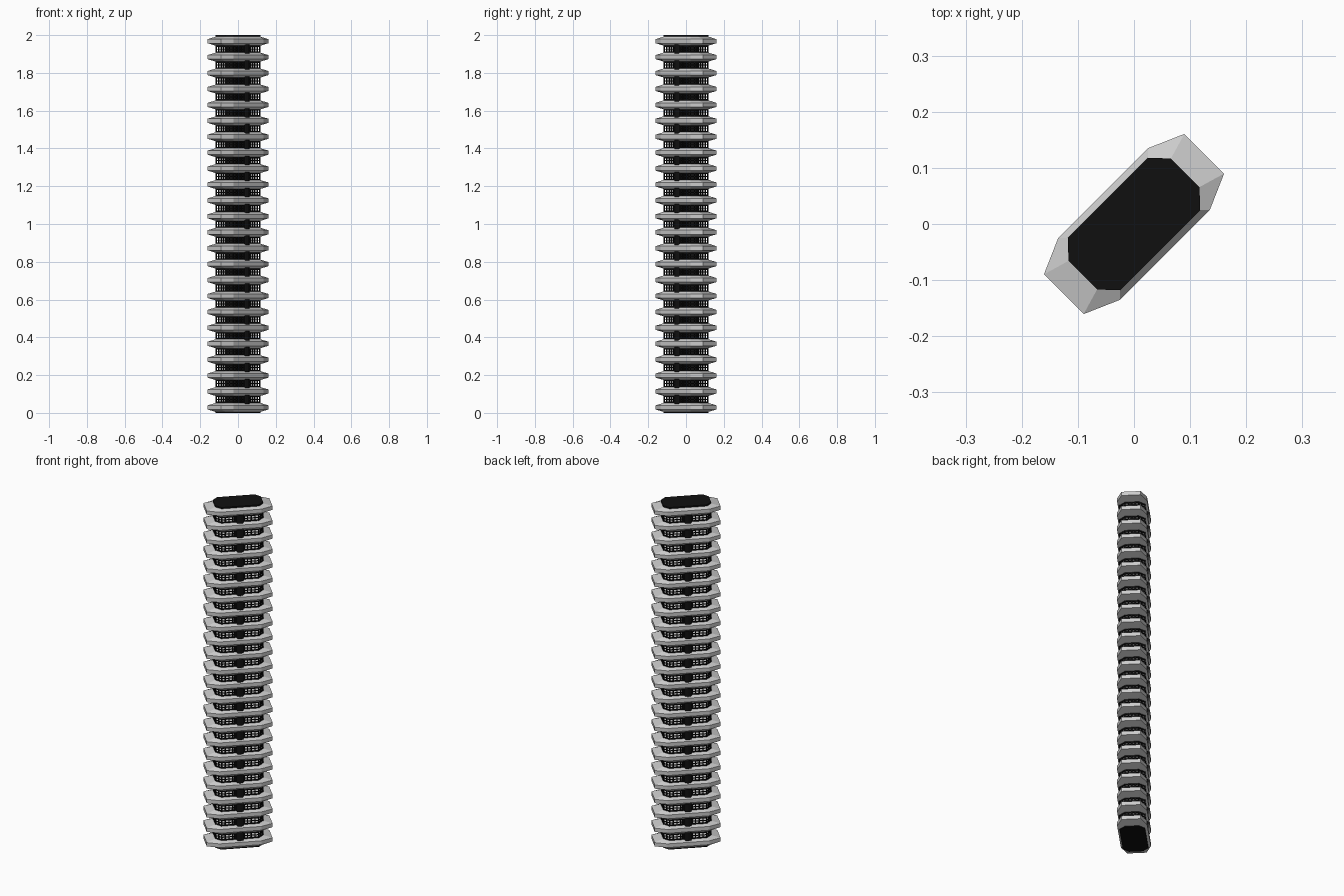
import bpy, bmesh, math
from mathutils import Matrix, Vector

if "Cube" in bpy.data.objects:
    bpy.data.objects.remove(bpy.data.objects["Cube"])

LEVELS, STEP, Z0 = 24, 0.0843, 0.029
TURN = Matrix.Rotation(math.radians(45), 4, 'Z')
RING = [(0.177, 0.05), (0.113, 0.078)]
CORE = [(0.129, 0.036), (0.101, 0.066)]

black = bpy.data.materials.new("black")
black.diffuse_color = (0.005, 0.005, 0.005, 1)
black.use_nodes = True
black.node_tree.nodes["Principled BSDF"].inputs["Base Color"].default_value = black.diffuse_color


def outline(q):
    # mirror a quarter outline into a full octagon
    (a, b), (c, d) = q
    return [(a, b), (c, d), (-c, d), (-a, b), (-a, -b), (-c, -d), (c, -d), (a, -b)]


def loft(bm, layers):
    # capped solid through stacked octagons
    rows = [[bm.verts.new((x, y, z)) for x, y in outline(q)] for q, z in layers]
    bm.faces.new(rows[0][::-1])
    bm.faces.new(rows[-1])
    for lo, hi in zip(rows, rows[1:]):
        for i in range(8):
            j = (i + 1) % 8
            bm.faces.new((lo[i], lo[j], hi[j], hi[i]))


def box(bm, center, size, angle=0):
    m = Matrix.Translation(center) @ Matrix.Rotation(angle, 4, 'Z') @ Matrix.Diagonal((*size, 1))
    bmesh.ops.create_cube(bm, size=1, matrix=m)


def finish(name, bm, mat=None):
    bm.transform(TURN)
    me = bpy.data.meshes.new(name)
    bm.to_mesh(me)
    bm.free()
    if mat:
        me.materials.append(mat)
    ob = bpy.data.objects.new(name, me)
    bpy.context.collection.objects.link(ob)


def lattice(bm, z0, z1):
    pts = [Vector((x, y, 0)) for x, y in outline(CORE)]
    mid, h = (z0 + z1) / 2, z1 - z0
    for p, q in zip(pts, pts[1:] + pts[:1]):
        d = q - p
        ang, n = math.atan2(d.y, d.x), max(2, round(d.length / 0.02))
        c = (p + q) / 2 * 0.985
        # rails
        for z, t in ((z0 + 0.003, 0.006), (mid, 0.004), (z1 - 0.003, 0.006)):
            box(bm, (c.x, c.y, z), (d.length, 0.004, t), ang)
        # posts
        for i in range(n):
            s = p.lerp(q, i / n) * 0.985
            box(bm, (s.x, s.y, mid), (0.006, 0.005, h), ang)


rings, frame, knobs = bmesh.new(), bmesh.new(), bmesh.new()
for k in range(LEVELS):
    z = Z0 + k * STEP
    # floor ring with bevelled top and underside
    loft(rings, [(CORE, z - 0.024), (RING, z - 0.011), (RING, z + 0.011), (CORE, z + 0.024)])
    if k < LEVELS - 1:
        lo, hi = z + 0.024, z + STEP - 0.024
        lattice(frame, lo, hi)
        # round bay in the middle of each long side
        for s in (-1, 1):
            bmesh.ops.create_cone(knobs, cap_ends=True, segments=12, radius1=0.03, radius2=0.03,
                                  depth=hi - lo + 0.012,
                                  matrix=Matrix.Translation((0, s * 0.046, (lo + hi) / 2)))
finish("floor_rings", rings)
finish("window_lattice", frame, black)
finish("side_bays", knobs, black)

# base plate and roof slab
for name, a, b in (("base_plate", 0, 0.006), ("roof_slab", Z0 + 23 * STEP + 0.023, 2.0)):
    bm = bmesh.new()
    loft(bm, [(CORE, a), (CORE, b)])
    finish(name, bm, black)
